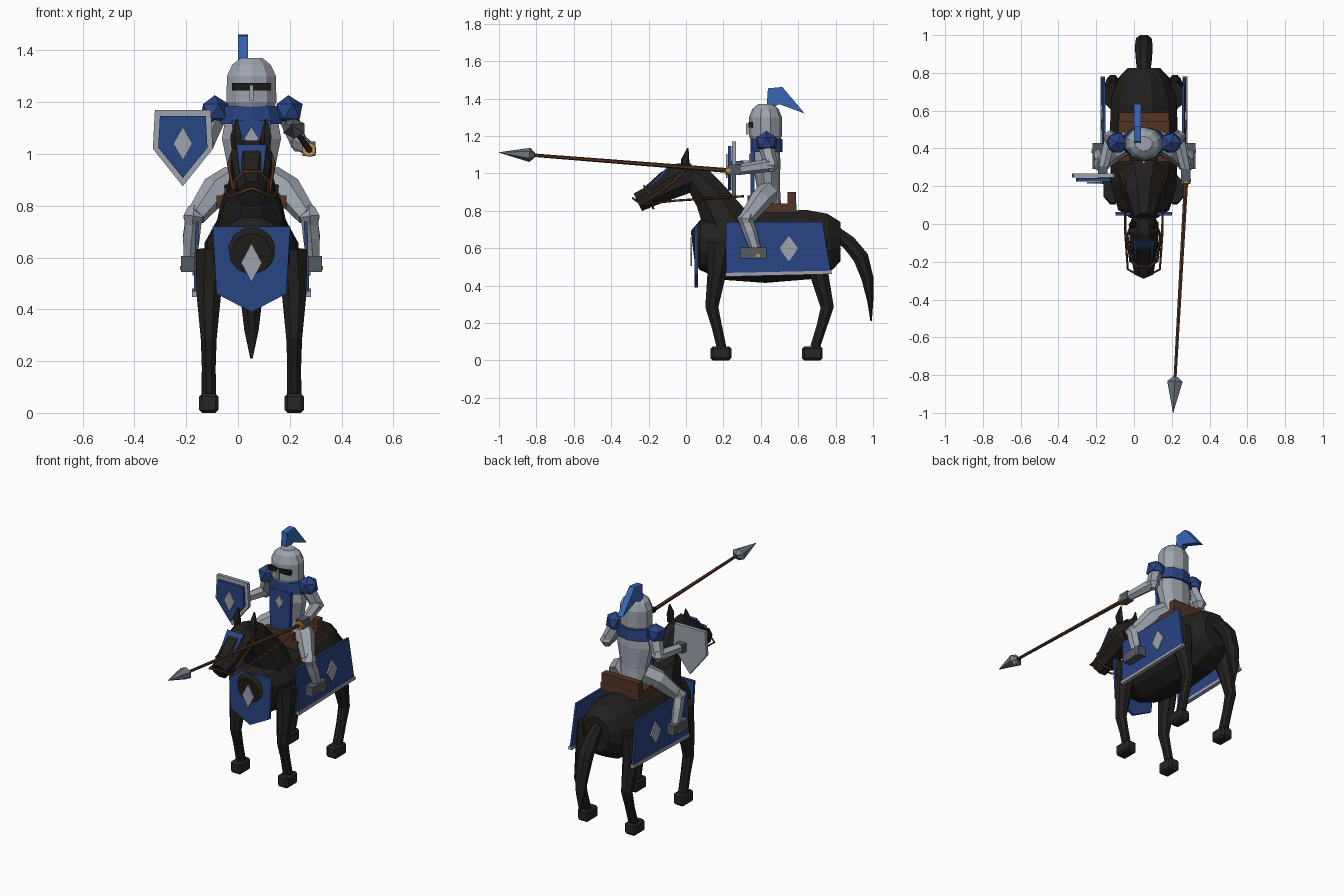
import bpy, bmesh, math
from mathutils import Vector

if "Cube" in bpy.data.objects:
    bpy.data.objects.remove(bpy.data.objects["Cube"])

CX = 0.052  # centre line of horse and rider


def mat(name, r, g, b):
    m = bpy.data.materials.new(name)
    m.diffuse_color = (r, g, b, 1)
    m.use_nodes = True
    m.node_tree.nodes["Principled BSDF"].inputs["Base Color"].default_value = m.diffuse_color
    return m


COAT = mat("dark coat", 0.015, 0.014, 0.013)
HOOF = mat("hoof grey", 0.019, 0.019, 0.019)
BLUE = mat("heraldic blue", 0.022, 0.058, 0.23)
PLUME = mat("plume blue", 0.04, 0.13, 0.46)
STEEL = mat("steel", 0.34, 0.37, 0.42)
IRON = mat("dark iron", 0.09, 0.10, 0.125)
LEATHER = mat("leather", 0.085, 0.033, 0.017)
GOLD = mat("brass", 0.5, 0.26, 0.06)
BLACK = mat("slit black", 0.012, 0.010, 0.008)


def finish(name, bm, m):
    bmesh.ops.recalc_face_normals(bm, faces=bm.faces)
    me = bpy.data.meshes.new(name)
    bm.to_mesh(me)
    bm.free()
    me.materials.append(m)
    ob = bpy.data.objects.new(name, me)
    bpy.context.collection.objects.link(ob)
    return ob


def loft(name, pts, radii, m, n=8):
    """Rings of n sides along a path; each radius is r or (side, up)."""
    bm = bmesh.new()
    P = [Vector(p) for p in pts]
    rings = []
    for i, p in enumerate(P):
        t = (P[min(i + 1, len(P) - 1)] - P[max(i - 1, 0)]).normalized()
        s = Vector((1, 0, 0))
        s = (s - t * s.dot(t)).normalized()
        u = t.cross(s)
        r = radii[i] if isinstance(radii[i], tuple) else (radii[i], radii[i])
        k = [math.tau * (j + 0.5) / n for j in range(n)]
        rings.append([bm.verts.new(p + s * r[0] * math.cos(a) + u * r[1] * math.sin(a)) for a in k])
    for a, b in zip(rings, rings[1:]):
        for j in range(n):
            bm.faces.new((a[j], a[(j + 1) % n], b[(j + 1) % n], b[j]))
    bm.faces.new(rings[0])
    bm.faces.new(rings[-1])
    return finish(name, bm, m)


def prism(name, pts, vec, m):
    """Flat outline extruded by a vector."""
    bm = bmesh.new()
    a = [bm.verts.new(Vector(p)) for p in pts]
    b = [bm.verts.new(Vector(p) + Vector(vec)) for p in pts]
    bm.faces.new(a)
    bm.faces.new(b)
    for i in range(len(a)):
        j = (i + 1) % len(a)
        bm.faces.new((a[i], a[j], b[j], b[i]))
    return finish(name, bm, m)


def box(name, c, size, m, bevel=0.0):
    bm = bmesh.new()
    bmesh.ops.create_cube(bm, size=1)
    for v in bm.verts:
        v.co = Vector(c) + Vector([v.co[i] * size[i] for i in range(3)])
    ob = finish(name, bm, m)
    if bevel:
        ob.modifiers.new("bevel", 'BEVEL').width = bevel
    return ob


def front_plate(name, x, y, outline, thick, m):
    return prism(name, [(x + a, y, z) for a, z in outline], (0, thick, 0), m)


def diamond(w, h, z):
    return [(0, z + h), (w, z), (0, z - h), (-w, z)]


# horse body, neck, head
loft("horse_body", [(CX, y, z) for y, z in ((.035, .615), (.075, .62), (.2, .61), (.42, .605), (.66, .62), (.77, .635), (.825, .635))],
     [(.075, .08), (.14, .14), (.178, .185), (.188, .197), (.18, .192), (.14, .155), (.09, .11)], COAT, 12)
loft("horse_neck", [(CX, y, z) for y, z in ((.24, .69), (.19, .78), (.135, .875), (.075, .955), (.02, 1.0))],
     [(.15, .15), (.13, .125), (.095, .1), (.075, .085), (.055, .06)], COAT, 8)
loft("horse_head", [(CX, y, z) for y, z in ((-.258, .845), (-.2, .873), (-.1, .935), (-.02, .972), (.045, .99))],
     [(.055, .056), (.065, .06), (.08, .085), (.085, .093), (.06, .07)], COAT, 8)
# tail
loft("tail", [(CX, y, z) for y, z in ((.80, .68), (.87, .63), (.935, .55), (.97, .44), (.985, .32), (.99, .21))],
     [(.035, .04), (.045, .042), (.05, .045), (.045, .035), (.03, .018), (.005, .004)], COAT, 8)

# chest cloth
front_plate("chest_cloth", CX, .045, [(-.15, .72), (.15, .72), (.135, .46), (0, .39), (-.135, .46)], .018, BLUE)
front_plate("chest_diamond", CX, .024, diamond(.04, .075, .58), .009, STEEL)

# face plate on the forehead
prism("face_plate", [(CX + a, y, z) for a, y, z in ((-.045, -.195, .915), (.045, -.195, .915), (.058, -.09, 1.025), (-.058, -.09, 1.025))],
      (0, -.009, .011), BLUE)

# saddle
box("saddle_seat", (CX, .46, .815), (.27, .26, .05), LEATHER)
box("saddle_cantle", (CX, .566, .853), (.26, .046, .095), LEATHER)
box("saddle_pommel", (CX, .345, .845), (.20, .035, .075), LEATHER)

# bridle and reins as thin tubes
def strap(name, pts, r=.006, cyclic=False):
    cu = bpy.data.curves.new(name, 'CURVE')
    cu.dimensions = '3D'
    cu.bevel_depth = r
    cu.bevel_resolution = 0
    sp = cu.splines.new('POLY')
    sp.points.add(len(pts) - 1)
    sp.use_cyclic_u = cyclic
    for q, p in zip(sp.points, pts):
        q.co = (CX + p[0], p[1], p[2], 1)
    cu.materials.append(LEATHER)
    bpy.context.collection.objects.link(bpy.data.objects.new(name, cu))


strap("reins", [(-.10, .31, .878), (-.098, -.05, .855), (-.085, -.24, .835), (0, -.285, .868),
                (.085, -.24, .835), (.098, -.05, .855), (.10, .31, .878)])
strap("noseband", [(.064, -.2, .90), (.03, -.225, .932), (-.03, -.225, .932), (-.064, -.2, .90),
                   (-.066, -.185, .85), (-.03, -.175, .813), (.03, -.175, .813), (.066, -.185, .85)], .007, True)

for s, side in ((-1, "left"), (1, "right")):
    X = lambda d: CX + s * d
    # ears
    loft("ear_" + side, [(X(.055), .0, 1.02), (X(.058), -.005, 1.07), (X(.056), .01, 1.135)], [.022, .024, .004], COAT, 5)
    # cheek strap
    strap("cheek_strap_" + side, [(s * .07, -.2, .86), (s * .088, -.06, .96), (s * .06, .01, 1.04)], .007)
    # horse legs and hooves
    for nm, path, hy in (("front", ((.185, .62), (.165, .47), (.138, .285), (.165, .18), (.19, .07)), .187),
                         ("hind", ((.68, .62), (.71, .47), (.755, .285), (.725, .18), (.69, .07)), .676)):
        xs = (.15, .165, .165, .165, .165)
        loft(f"{nm}_leg_{side}", [(X(x), y, z) for x, (y, z) in zip(xs, path)],
             [(.07, .08), (.052, .054), (.033, .038), (.029, .03), (.03, .028)], COAT, 8)
        box(f"{nm}_hoof_{side}", (X(.165), hy, .0375), (.075, .11, .075), HOOF, .012)
    # flank cloth with trim and diamond
    prism("flank_cloth_" + side, [(X(.203), .215, .74), (X(.203), .73, .74), (X(.21), .775, .47), (X(.21), .215, .455)],
          (s * .013, 0, 0), BLUE)
    prism("flank_trim_" + side, [(X(.206), .212, .468), (X(.206), .777, .48), (X(.206), .78, .462), (X(.206), .212, .448)],
          (s * .024, 0, 0), STEEL)
    prism("flank_diamond_" + side, [(X(.219), .55 + a, z) for a, z in diamond(.052, .07, .6)], (s * .009, 0, 0), STEEL)
    # rider legs
    loft("thigh_" + side, [(X(.07), .44, .90), (X(.14), .40, .86), (X(.215), .325, .76)], [.06, .058, .04], STEEL, 6)
    loft("knee_" + side, [(X(.222), .335, .79), (X(.225), .315, .755), (X(.23), .325, .72)], [.025, .044, .028], STEEL, 6)
    loft("shin_" + side, [(X(.222), .315, .76), (X(.232), .345, .68), (X(.238), .375, .585)], [.036, .037, .028], STEEL, 6)
    box("foot_" + side, (X(.24), .36, .575), (.065, .14, .06), IRON)
    box("spur_" + side, (X(.272), .385, .56), (.008, .02, .016), GOLD)
    # shoulder guards
    bm = bmesh.new()
    bmesh.ops.create_icosphere(bm, subdivisions=1, radius=.062)
    bmesh.ops.translate(bm, verts=bm.verts, vec=(X(.142), .43, 1.165))
    finish("shoulder_guard_" + side, bm, BLUE)

# rider torso
loft("torso", [(CX, y, z) for y, z in ((.44, .83), (.44, .93), (.43, 1.06), (.43, 1.14))],
     [(.09, .068), (.092, .062), (.12, .075), (.105, .07)], STEEL, 10)
front_plate("tunic_front", CX, .345, [(-.075, 1.13), (.075, 1.13), (.068, .88), (0, .855), (-.068, .88)], .022, BLUE)
front_plate("tunic_diamond", CX, .336, diamond(.028, .045, 1.06), .009, STEEL)
loft("collar", [(CX, .43, 1.115), (CX, .43, 1.185)], [(.125, .085), (.11, .085)], BLUE, 10)

# helmet, visor and plume
loft("helmet", [(CX, .425, z) for z in (1.17, 1.2, 1.3, 1.345, 1.37)],
     [(.085, .075), (.101, .088), (.1, .088), (.078, .07), (.045, .04)], STEEL, 10)
box("visor_slit", (CX, .346, 1.26), (.15, .025, .028), BLACK)
box("nose_guard", (CX, .327, 1.237), (.015, .014, .06), STEEL)
prism("plume", [(0, y, z) for y, z in ((.43, 1.34), (.438, 1.455), (.515, 1.462), (.635, 1.32), (.50, 1.37))],
      (.038, 0, 0), PLUME)

# arms
for side, sh, el, ha in (("left", (-.085, .43, 1.14), (-.125, .455, 1.04), (-.165, .29, 1.04)),
                         ("right", (.195, .43, 1.14), (.235, .455, 1.045), (.275, .28, 1.02))):
    loft("upper_arm_" + side, [sh, el], [.042, .036], STEEL, 6)
    loft("elbow_" + side, [(el[0], el[1], el[2] + z) for z in (-.035, 0, .035)], [.02, .043, .025], STEEL, 6)
    loft("forearm_" + side, [el, ha], [.036, .028], STEEL, 6)
    box("gauntlet_" + side, (ha[0], ha[1] - .02, ha[2]), (.05, .07, .055), IRON)

# shield with inner field and diamond
shield = [(-.108, 1.17), (.108, 1.17), (.116, 1.02), (0, .875), (-.116, 1.02)]
front_plate("shield_rim", -.213, .245, shield, .022, STEEL)
front_plate("shield_field", -.213, .225, [(x * .82, 1.045 + (z - 1.045) * .81) for x, z in shield], .018, BLUE)
front_plate("shield_diamond", -.213, .214, diamond(.037, .065, 1.04), .009, STEEL)

# lance
tip, grip = Vector((.207, -1.0, 1.112)), Vector((.278, .27, 1.012))
at = lambda k: tip.lerp(grip, k)
loft("lance_shaft", [at(.12), at(1)], [.009, .013], LEATHER, 6)
loft("lance_head", [at(0), at(.13), at(.15)], [.001, (.046, .038), .015], IRON, 6)
bpy.data.objects["lance_head"].data.materials[0] = mat("lance steel", 0.16, 0.18, 0.21)
loft("lance_guard", [at(.955), at(.975)], [.027, .027], GOLD, 8)
